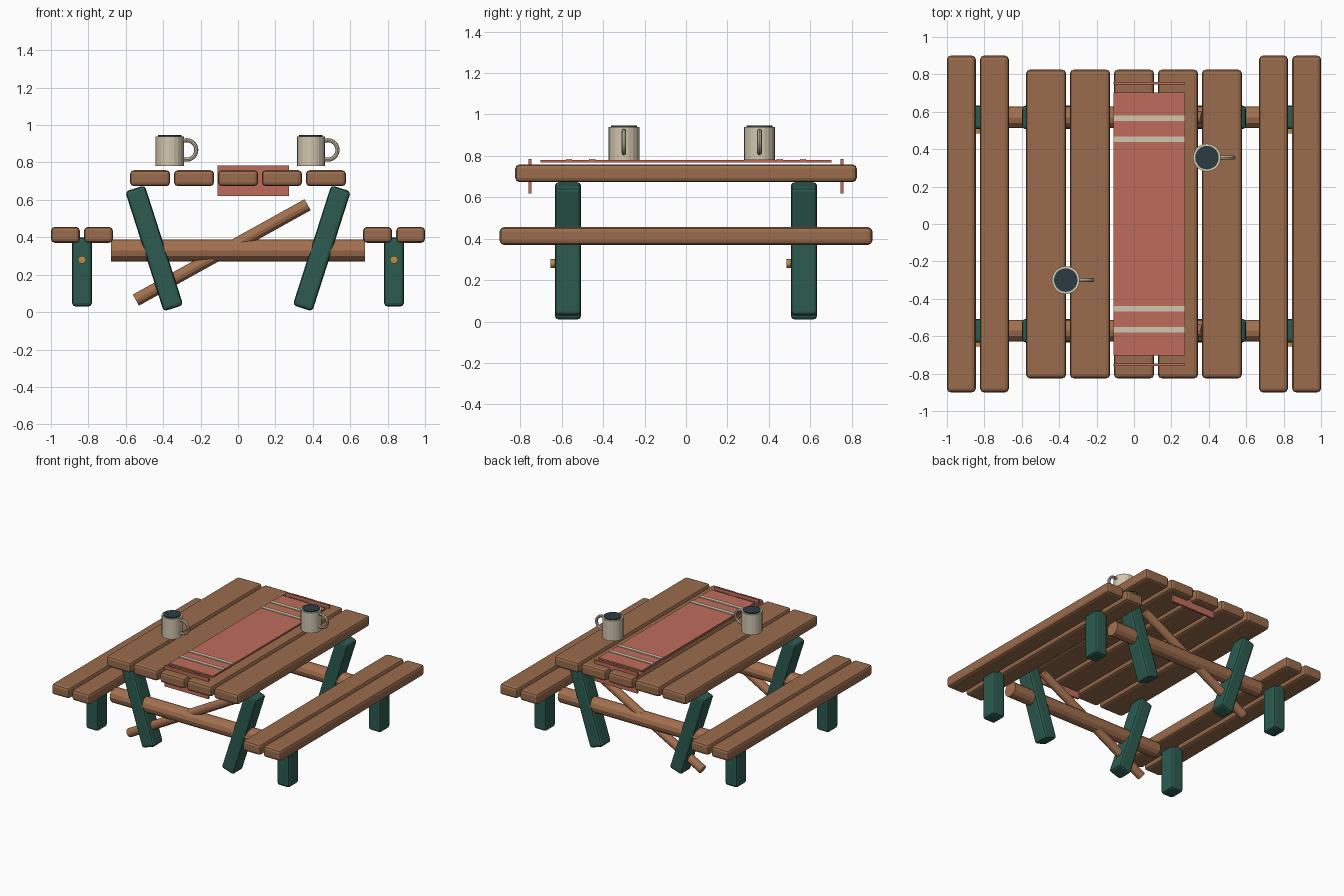
import bpy, math
from mathutils import Vector

if "Cube" in bpy.data.objects:
    bpy.data.objects.remove(bpy.data.objects["Cube"])


def material(name, rgb):
    m = bpy.data.materials.new(name)
    m.diffuse_color = (*rgb, 1)
    m.use_nodes = True
    m.node_tree.nodes["Principled BSDF"].inputs["Base Color"].default_value = m.diffuse_color
    return m


WOOD = material("wood", (0.32, 0.15, 0.072))
RAIL = material("rail_wood", (0.37, 0.165, 0.08))
GREEN = material("green_paint", (0.025, 0.105, 0.08))
RED = material("red_cloth", (0.52, 0.15, 0.105))
CREAM = material("cream", (0.64, 0.57, 0.43))
COFFEE = material("coffee", (0.024, 0.045, 0.055))
BRASS = material("brass", (0.48, 0.28, 0.07))


def finish(ob, name, mat):
    ob.name = name
    ob.data.materials.append(mat)
    return ob


def box(name, loc, size, mat, bevel=0.0, tilt=0.0, segments=2):
    bpy.ops.mesh.primitive_cube_add(size=1, location=loc, rotation=(0, tilt, 0))
    ob = bpy.context.object
    for v in ob.data.vertices:
        v.co = [c * s for c, s in zip(v.co, size)]
    if bevel:
        b = ob.modifiers.new("edges", 'BEVEL')
        b.width, b.segments = bevel, segments
    return finish(ob, name, mat)


def rod(name, a, b, r, mat, sides=12):
    a, b = Vector(a), Vector(b)
    d = b - a
    bpy.ops.mesh.primitive_cylinder_add(vertices=sides, radius=r, depth=d.length, location=(a + b) / 2)
    ob = bpy.context.object
    ob.rotation_euler = d.to_track_quat('Z', 'Y').to_euler()
    return finish(ob, name, mat)


# Table top and bench planks
for i in range(5):
    box("table_plank", ((i - 2) * 0.235, 0, 0.716), (0.214, 1.65, 0.085), WOOD, 0.02)
for s in (-1, 1):
    for x in (0.746, 0.923):
        box("bench_plank", (s * x, 0, 0.413), (0.154, 1.8, 0.085), WOOD, 0.02)

# Frames at both ends
for y in (-0.57, 0.57):
    rod("cross_rail", (-0.68, y, 0.329), (0.68, y, 0.329), 0.058, RAIL)
    rod("diagonal_brace", (-0.546, y, 0.064), (0.372, y, 0.574), 0.034, RAIL)
    for s in (-1, 1):
        box("table_leg", (s * 0.448, y, 0.341), (0.11, 0.126, 0.673), GREEN, 0.018,
            tilt=s * math.radians(17.8))
        box("bench_leg", (s * 0.834, y, 0.215), (0.106, 0.126, 0.37), GREEN, 0.018)
        rod("bolt", (s * 0.834, y - 0.085, 0.28), (s * 0.834, y - 0.05, 0.28), 0.021, BRASS)

# Table runner with hanging ends and stripes
RX, RW = 0.082, 0.382
box("runner", (RX, 0, 0.774), (RW, 1.405, 0.012), RED)
for s in (-1, 1):
    box("runner_end", (RX, s * 0.753, 0.702), (RW, 0.014, 0.165), RED)
    for y in (0.453, 0.565):
        box("runner_stripe", (RX, s * y, 0.781), (RW, 0.03, 0.008), CREAM)

# Mugs
for x, y in ((-0.365, -0.30), (0.39, 0.355)):
    rod("mug", (x, y, 0.78), (x, y, 0.94), 0.075, CREAM, 20)
    rod("coffee", (x, y, 0.93), (x, y, 0.947), 0.063, COFFEE, 20)
    bpy.ops.mesh.primitive_torus_add(major_segments=24, minor_segments=8, major_radius=0.052,
                                     minor_radius=0.011, location=(x + 0.09, y, 0.867),
                                     rotation=(math.pi / 2, 0, 0))
    finish(bpy.context.object, "mug_handle", CREAM)
